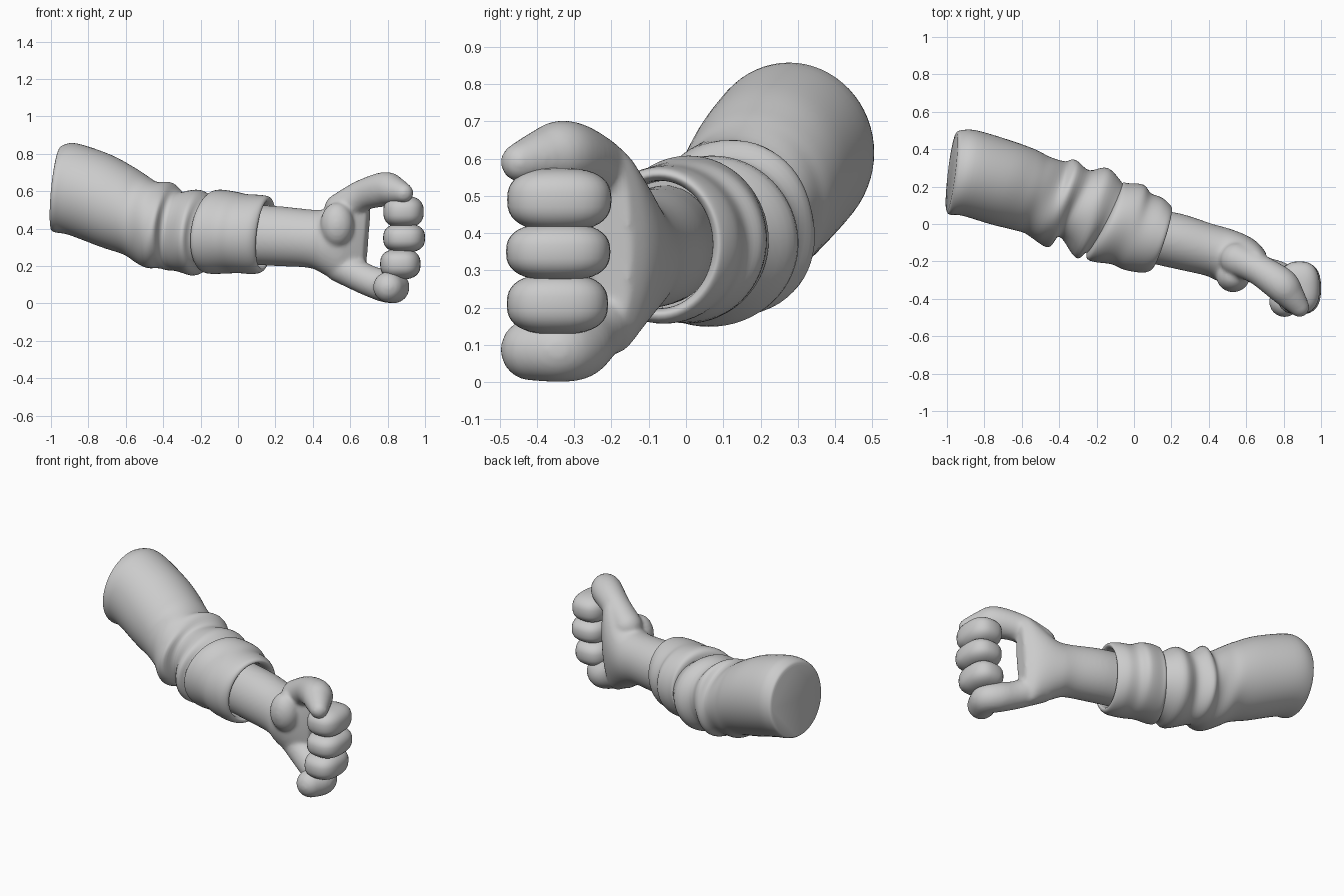
import bpy, bmesh, math
from mathutils import Vector

if "Cube" in bpy.data.objects:
    bpy.data.objects.remove(bpy.data.objects["Cube"])


def finish(name, bm, angle=60):
    bmesh.ops.recalc_face_normals(bm, faces=bm.faces)
    me = bpy.data.meshes.new(name)
    bm.to_mesh(me)
    bm.free()
    ob = bpy.data.objects.new(name, me)
    bpy.context.collection.objects.link(ob)
    bpy.ops.object.select_all(action='DESELECT')
    ob.select_set(True)
    bpy.context.view_layer.objects.active = ob
    bpy.ops.object.shade_smooth_by_angle(angle=math.radians(angle))
    return ob


def spline(rows, steps):
    # Catmull-Rom interpolation through rows of numbers
    out = []
    for i in range(len(rows) - 1):
        a, b = rows[max(i - 1, 0)], rows[i]
        c, d = rows[i + 1], rows[min(i + 2, len(rows) - 1)]
        for k in range(steps):
            t = k / steps
            out.append([0.5 * (2 * q + (r - p) * t + (2 * p - 5 * q + 4 * r - s) * t * t
                               + (3 * q - p - 3 * r + s) * t ** 3)
                        for p, q, r, s in zip(a, b, c, d)])
    return out + [list(rows[-1])]


def loft(bm, rows, steps=5, sides=64, ripple=0.0):
    # each row: front point x,y / back point x,y / lowest z, highest z
    rings = []
    for x0, y0, x1, y1, zl, zh in spline(rows, steps):
        c = Vector(((x0 + x1) / 2, (y0 + y1) / 2, (zl + zh) / 2))
        u = Vector(((x1 - x0) / 2, (y1 - y0) / 2, 0))
        v = Vector((0.02, 0, (zh - zl) / 2))
        window = ripple * math.exp(-((c.x + 0.38) / 0.11) ** 2)
        ring = []
        for j in range(sides):
            a = 2 * math.pi * j / sides
            k = 1 + window * math.sin(3 * a + 38 * c.x)
            ring.append(bm.verts.new(c + k * (u * math.cos(a) + v * math.sin(a))))
        rings.append(ring)
    for p, q in zip(rings, rings[1:]):
        for j in range(sides):
            n = (j + 1) % sides
            bm.faces.new((p[j], p[n], q[n], q[j]))
    bm.faces.new(rings[0])
    bm.faces.new(rings[-1])


def blob(bm, centre, radii, power=1.0):
    # ellipsoid, boxier when power is below 1
    made = bmesh.ops.create_uvsphere(bm, u_segments=32, v_segments=20, radius=1)
    for v in made['verts']:
        v.co = Vector([c + r * math.copysign(abs(q) ** power, q)
                       for c, r, q in zip(centre, radii, v.co)])


def digit(bm, path):
    # chain of overlapping balls along a path of x, y, z, radius
    for x, y, z, r in spline(path, 6):
        blob(bm, (x, y, z), (r, r, r))


# upper sleeve with bunched folds
bm = bmesh.new()
loft(bm, [
    (-1.0, .07, -.95, .485, .39, .82),
    (-.985, .05, -.93, .50, .38, .845),
    (-.92, .045, -.84, .50, .365, .855),
    (-.77, .0, -.64, .44, .30, .795),
    (-.65, -.03, -.52, .395, .26, .73),
    (-.58, -.05, -.45, .36, .215, .685),
    (-.51, -.105, -.37, .33, .185, .645),
    (-.45, -.115, -.31, .35, .18, .64),
    (-.40, -.07, -.24, .285, .18, .60),
    (-.31, -.18, -.14, .30, .148, .605),
    (-.26, -.155, -.06, .215, .18, .56),
    (-.20, -.14, -.02, .16, .20, .54)], ripple=0.035)
finish("sleeve", bm, 50)

# rolled cuff with an open mouth
bm = bmesh.new()
loft(bm, [
    (-.25, -.14, -.08, .19, .20, .54),
    (-.25, -.185, -.06, .22, .168, .59),
    (-.21, -.203, -.03, .218, .158, .608),
    (-.12, -.215, .05, .21, .16, .597),
    (-.05, -.245, .09, .165, .162, .585),
    (.04, -.26, .15, .14, .157, .58),
    (.085, -.25, .19, .105, .165, .573),
    (.098, -.23, .198, .085, .185, .555),
    (.07, -.217, .17, .072, .197, .542),
    (.0, -.20, .10, .08, .20, .54)])
finish("cuff", bm, 60)

# forearm, palm, thumb and little finger fused into one skin
bm = bmesh.new()
loft(bm, [
    (.0, -.19, .08, .08, .21, .53),
    (.20, -.235, .25, .055, .20, .517),
    (.38, -.275, .42, .0, .19, .50),
    (.45, -.305, .51, -.025, .155, .515),
    (.54, -.31, .60, -.06, .105, .59),
    (.62, -.28, .66, -.10, .075, .63),
    (.68, -.25, .70, -.15, .09, .61)])
blob(bm, (.53, -.28, .42), (.09, .085, .12))
digit(bm, [(.55, -.19, .50, .09), (.66, -.24, .575, .083), (.78, -.32, .61, .092),
           (.825, -.37, .605, .08), (.885, -.445, .59, .053)])
digit(bm, [(.55, -.19, .20, .09), (.68, -.25, .13, .082), (.78, -.29, .095, .087),
           (.83, -.34, .087, .087), (.805, -.415, .087, .083)])
hand = finish("hand", bm)
mod = hand.modifiers.new("fuse", 'REMESH')
mod.mode = 'VOXEL'
mod.voxel_size = 0.011
mod.use_smooth_shade = True
mod = hand.modifiers.new("soften", 'SMOOTH')
mod.factor = 0.5
mod.iterations = 8

# three curled fingers
for name, centre, radii in [
        ("index_finger", (.885, -.34, .49), (.108, .14, .085)),
        ("middle_finger", (.888, -.343, .35), (.112, .14, .078)),
        ("ring_finger", (.868, -.345, .21), (.108, .136, .082))]:
    bm = bmesh.new()
    blob(bm, centre, radii, 0.78)
    finish(name, bm, 80)
